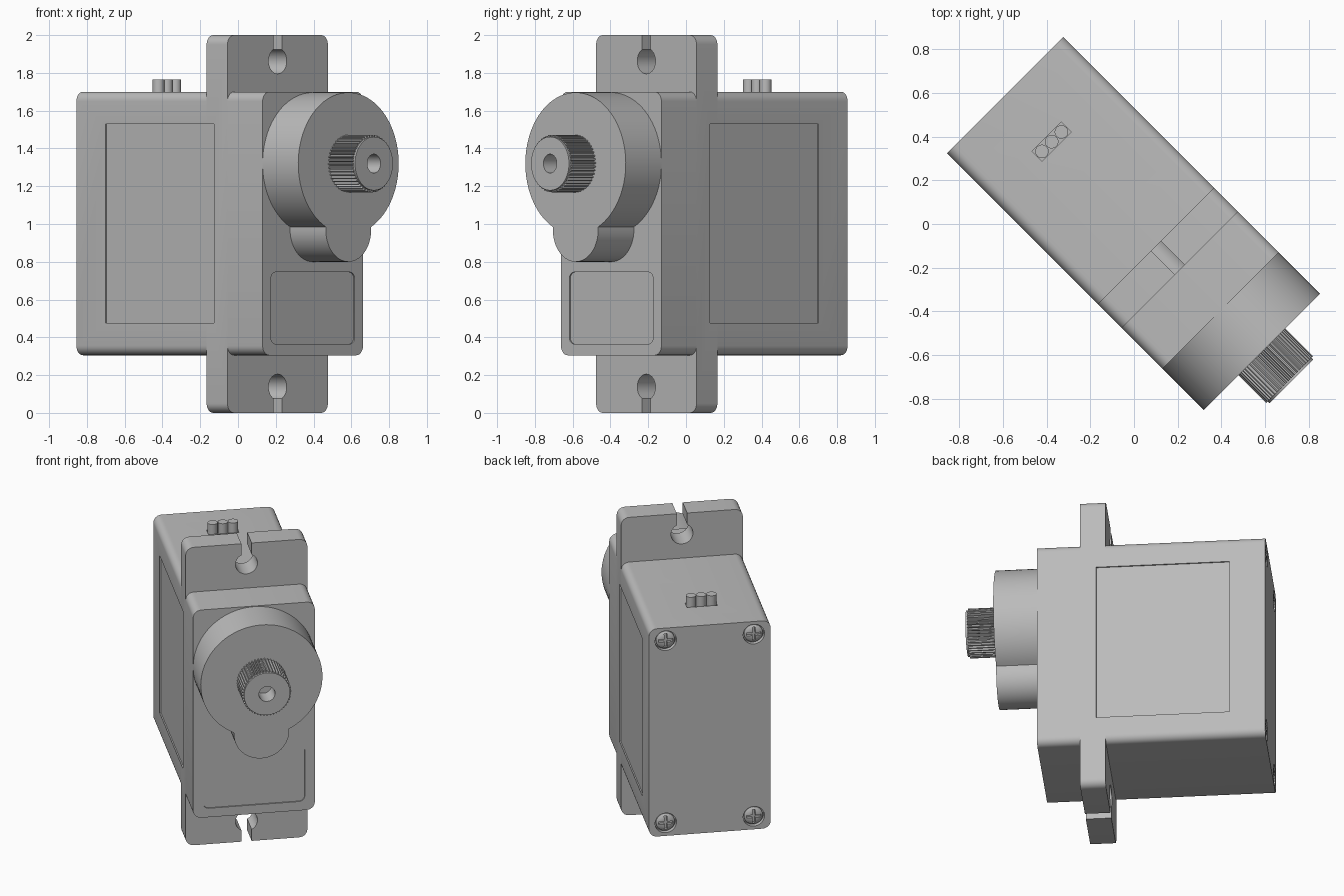
import bpy, bmesh, math
from math import sin, cos, pi
from mathutils import Matrix

cube = bpy.data.objects.get("Cube")
if cube:
    bpy.data.objects.remove(cube, do_unlink=True)

grey = bpy.data.materials.new("housing grey")
grey.use_nodes = True
colour = (0.5, 0.5, 0.5, 1)
grey.diffuse_color = colour
grey.node_tree.nodes["Principled BSDF"].inputs["Base Color"].default_value = colour

W = 0.376                     # half width of the case
BACK, REAR, FORE, FRONT = 0.834, -0.141, -0.297, -0.56
NOSE, TIP = -0.827, -1.018    # boss face and shaft end
AXIS = 1.32                   # shaft height


def finish(name, bm):
    """Turn a bmesh into an object standing at 45 degrees."""
    bmesh.ops.recalc_face_normals(bm, faces=bm.faces)
    mesh = bpy.data.meshes.new(name)
    bm.to_mesh(mesh)
    bm.free()
    mesh.materials.append(grey)
    ob = bpy.data.objects.new(name, mesh)
    ob.rotation_euler.z = pi / 4
    bpy.context.collection.objects.link(ob)
    return ob


def prism(name, outline, y0, y1):
    """Extrude an (x, z) outline along y."""
    bm = bmesh.new()
    face = bm.faces.new([bm.verts.new((x, y0, z)) for x, z in outline])
    ext = bmesh.ops.extrude_face_region(bm, geom=[face])["geom"]
    bmesh.ops.translate(bm, vec=(0, y1 - y0, 0),
                        verts=[v for v in ext if isinstance(v, bmesh.types.BMVert)])
    return finish(name, bm)


def arc(cx, cz, r, a0, a1, n):
    return [(cx + r * cos(a0 + (a1 - a0) * i / n),
             cz + r * sin(a0 + (a1 - a0) * i / n)) for i in range(n + 1)]


def circle(cx, cz, r, n=40):
    return arc(cx, cz, r, 0, 2 * pi, n)[:-1]


def rounded(x0, x1, z0, z1, r):
    corners = [(x1 - r, z1 - r), (x0 + r, z1 - r), (x0 + r, z0 + r), (x1 - r, z0 + r)]
    pts = []
    for i, (cx, cz) in enumerate(corners):
        pts += arc(cx, cz, r, i * pi / 2, (i + 1) * pi / 2, 6)
    return pts


def box(name, x0, x1, y0, y1, z0, z1):
    return prism(name, [(x0, z0), (x1, z0), (x1, z1), (x0, z1)], y0, y1)


def activate(ob):
    bpy.ops.object.select_all(action='DESELECT')
    ob.select_set(True)
    bpy.context.view_layer.objects.active = ob


def cut(ob, cutters):
    """Subtract the cutters from the object, then discard them."""
    for c in cutters:
        c.hide_render = True
        mod = ob.modifiers.new("cut", 'BOOLEAN')
        mod.operation, mod.solver, mod.object = 'DIFFERENCE', 'EXACT', c
        activate(ob)
        bpy.ops.object.modifier_apply(modifier=mod.name)
        bpy.data.objects.remove(c, do_unlink=True)


def side_panels():
    """Cutters for the shallow label recess on both sides."""
    d = W - 0.008
    return [box("cutter", min(s * d, s * 0.5), max(s * d, s * 0.5), -0.198, 0.615, 0.475, 1.53)
            for s in (-1, 1)]


parts = []

# Rear case with label recesses, screw wells and cable opening
screw_spots = [(sx * 0.272, z) for sx in (-1, 1) for z in (0.392, 1.615)]
case = prism("rear_case", rounded(-W, W, 0.305, 1.70, 0.05), REAR, BACK)
wells = [prism("cutter", circle(x, z, 0.066, 32), BACK - 0.03, BACK + 0.1)
         for x, z in screw_spots]
cut(case, side_panels() + wells + [box("cutter", -0.094, 0.094, 0.5, 0.565, 1.69, 1.8)])
parts.append(case)

# Mounting flange with keyhole slots at both ends
flange = prism("mounting_flange", rounded(-W, W, 0, 2, 0.05), FORE, REAR)
holes = []
for z, end in ((0.137, -0.1), (1.863, 2.1)):
    holes.append(prism("cutter", circle(0, z, 0.068), FORE - 0.1, REAR + 0.1))
    holes.append(box("cutter", -0.032, 0.032, FORE - 0.1, REAR + 0.1, min(z, end), max(z, end)))
cut(flange, side_panels() + holes)
parts.append(flange)

# Front case with shallow rounded panel
front = prism("front_case", rounded(-W, W, 0.305, 1.70, 0.05), FRONT, FORE)
cut(front, [prism("cutter", rounded(-0.314, 0.314, 0.365, 0.745, 0.035), FRONT - 0.1, FRONT + 0.008)])
parts.append(front)

# Gear boss: a large disc with a small lobe below
lobe = 0.17
a = math.acos(lobe / W)
outline = arc(0, AXIS, W, -a, pi + a, 72) + arc(0, 0.97, lobe, pi, 2 * pi, 28)
parts.append(prism("gear_boss", outline, NOSE, FRONT))

# Splined output shaft with a bore and a plain end
teeth = 48
spline = []
for i in range(teeth):
    for k, r in ((0, 0.152), (0.3, 0.152), (0.5, 0.14), (0.8, 0.14)):
        t = 2 * pi * (i + k) / teeth
        spline.append((r * cos(t), AXIS + r * sin(t)))
shaft = prism("output_shaft", spline, TIP + 0.012, NOSE)
cap = prism("shaft_end", circle(0, AXIS, 0.142, 48), TIP, TIP + 0.012)
for ob in (shaft, cap):
    cut(ob, [prism("cutter", circle(0, AXIS, 0.05), TIP - 0.1, TIP + 0.12)])
    parts.append(ob)

# Three cable stubs on the top of the rear case
for i in (-1, 0, 1):
    bm = bmesh.new()
    bmesh.ops.create_cone(bm, cap_ends=True, segments=24, radius1=0.031, radius2=0.031, depth=0.085,
                          matrix=Matrix.Translation((i * 0.063, 0.5325, 1.7225)))
    parts.append(finish("cable_stub", bm))

# Domed cross-head screws in the back
for x, z in screw_spots:
    bm = bmesh.new()
    rings = [[bm.verts.new((x + px, y, z + pz)) for px, pz in circle(0, 0, r, 32)]
             for r, y in ((0.058, BACK - 0.03), (0.058, BACK - 0.014),
                          (0.046, BACK - 0.004), (0.026, BACK))]
    for lo, hi in zip(rings, rings[1:]):
        for j in range(32):
            k = (j + 1) % 32
            bm.faces.new((lo[j], lo[k], hi[k], hi[j]))
    bm.faces.new(rings[0])
    bm.faces.new(rings[-1])
    screw = finish("back_screw", bm)
    cut(screw, [box("cutter", x - w, x + w, BACK - 0.02, BACK + 0.1, z - h, z + h)
                for w, h in ((0.009, 0.045), (0.045, 0.009))])
    parts.append(screw)

for ob in parts:
    activate(ob)
    bpy.ops.object.shade_smooth_by_angle(angle=math.radians(30))
